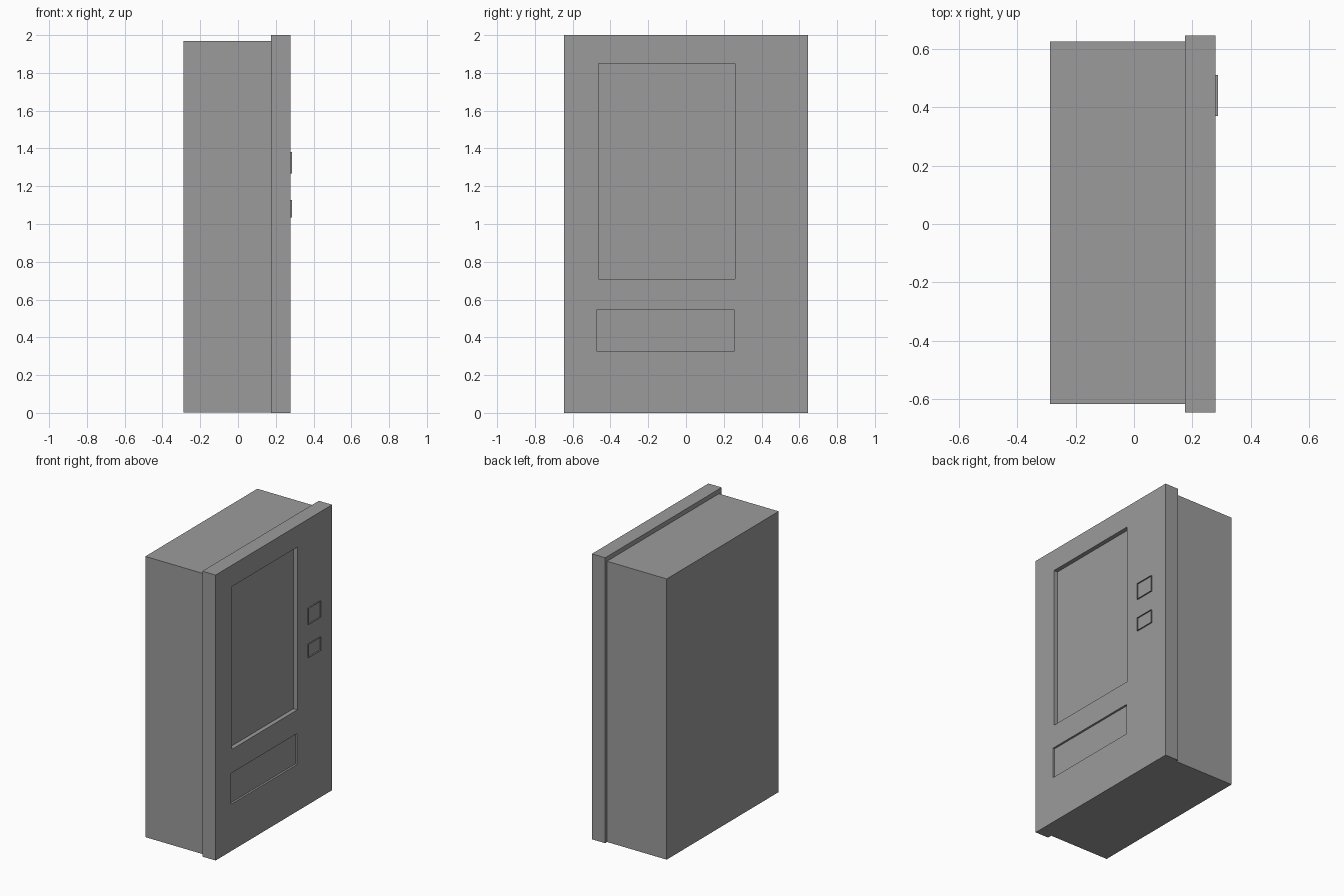
import bpy, bmesh

if "Cube" in bpy.data.objects:
    bpy.data.objects.remove(bpy.data.objects["Cube"])

FRONT = 0.278

grey = bpy.data.materials.new("dark_grey")
grey.diffuse_color = (0.33, 0.33, 0.33, 1)
grey.use_nodes = True
grey.node_tree.nodes["Principled BSDF"].inputs["Base Color"].default_value = grey.diffuse_color


def box(name, x, y, z, walls_only=False):
    """Axis-aligned box from (min, max) ranges; walls_only drops both x caps."""
    bm = bmesh.new()
    bmesh.ops.create_cube(bm, size=1)
    bm.normal_update()
    if walls_only:
        caps = [f for f in bm.faces if abs(f.normal.x) > 0.9]
        bmesh.ops.delete(bm, geom=caps, context='FACES_ONLY')
    for v in bm.verts:
        v.co = [r[0] if c < 0 else r[1] for c, r in zip(v.co, (x, y, z))]
    mesh = bpy.data.meshes.new(name)
    bm.to_mesh(mesh)
    bm.free()
    mesh.materials.append(grey)
    ob = bpy.data.objects.new(name, mesh)
    bpy.context.collection.objects.link(ob)
    return ob


def recess(target, name, depth, y, z):
    """Cut a shallow rectangular pocket into the front face of target."""
    cutter = box(name, (FRONT - depth, FRONT + 0.1), y, z)
    cutter.hide_render = True
    cutter.hide_set(True)
    mod = target.modifiers.new(name, 'BOOLEAN')
    mod.operation = 'DIFFERENCE'
    mod.solver = 'EXACT'
    mod.object = cutter


# Main cabinet behind the door
box("cabinet", (-0.288, 0.175), (-0.615, 0.625), (0.001, 1.968))

# Door panel with display window and delivery tray pockets
door = box("door", (0.175, FRONT), (-0.645, 0.645), (0, 2))
recess(door, "window_cutter", 0.03, (-0.464, 0.26), (0.71, 1.85))
recess(door, "tray_cutter", 0.014, (-0.473, 0.257), (0.328, 0.545))

# Payment panels: thin raised rims around the keypad and the coin slot
for name, z in (("keypad_rim", (1.267, 1.38)), ("coin_rim", (1.035, 1.128))):
    box(name, (FRONT, 0.287), (0.37, 0.51), z, walls_only=True)
